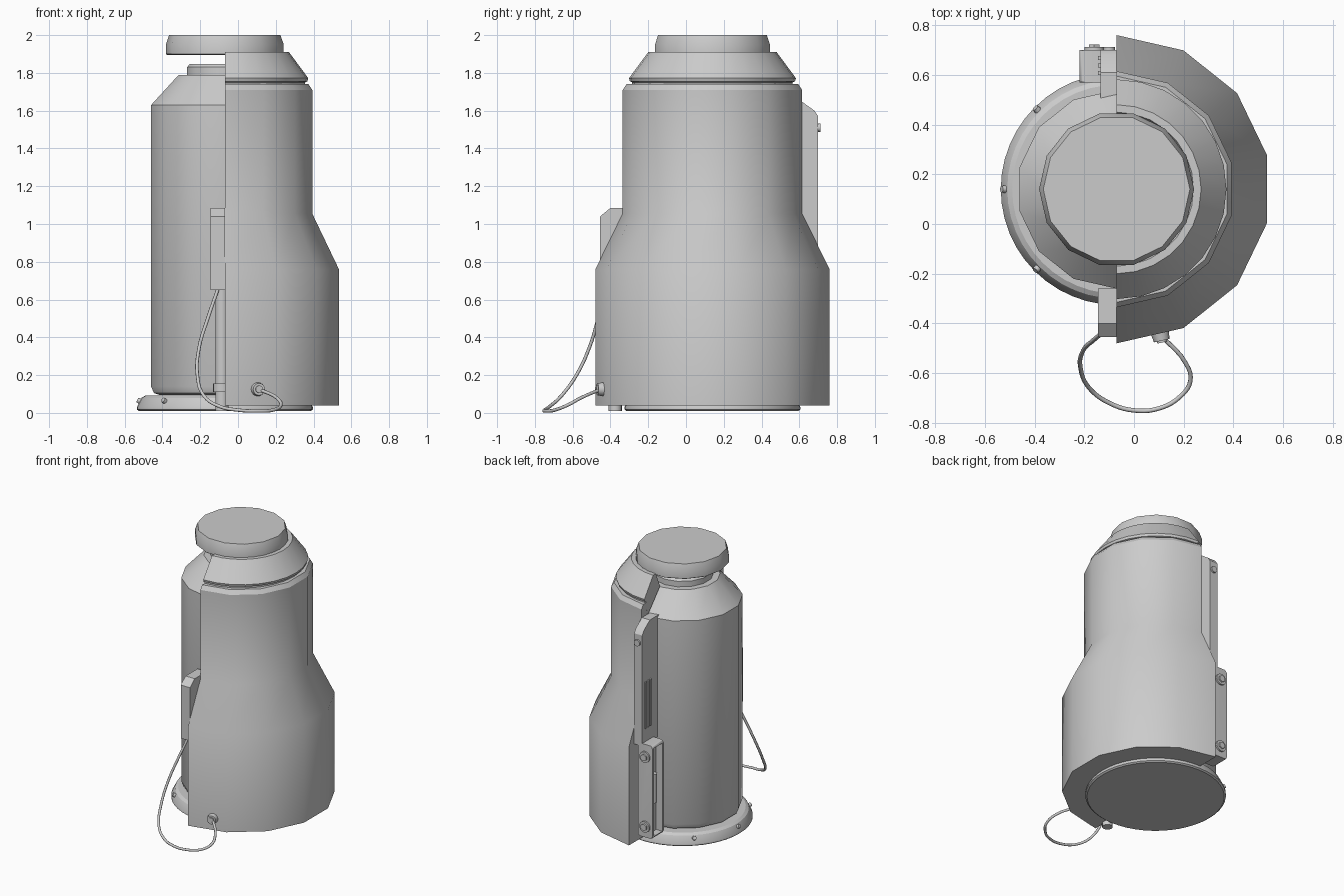
import bpy, bmesh, math
from mathutils import Vector, Matrix

if "Cube" in bpy.data.objects:
    bpy.data.objects.remove(bpy.data.objects["Cube"])

CX, CY = -0.07, 0.14          # common axis of the flask


def finish(name, bm, angle=30):
    bmesh.ops.recalc_face_normals(bm, faces=bm.faces)
    me = bpy.data.meshes.new(name)
    bm.to_mesh(me)
    bm.free()
    me.shade_smooth()
    me.set_sharp_from_angle(angle=math.radians(angle))
    ob = bpy.data.objects.new(name, me)
    bpy.context.collection.objects.link(ob)
    return ob


def lathe(name, prof, n, start=0.0, half=False):
    """Full turn: open profile capped at both ends. Half: closed profile, right side only."""
    bm = bmesh.new()
    rings = []
    for i in range(n + 1 if half else n):
        a = -math.pi / 2 + math.pi * i / n if half else start + 2 * math.pi * i / n
        rings.append([bm.verts.new((CX + r * math.cos(a), CY + r * math.sin(a), z)) for r, z in prof])
    m = len(prof)
    for i in range(n):
        a, b = rings[i], rings[(i + 1) % len(rings)]
        for j in range(m if half else m - 1):
            k = (j + 1) % m
            bm.faces.new((a[j], b[j], b[k], a[k]))
    if half:
        bm.faces.new(rings[0])
        bm.faces.new(rings[-1])
    else:
        bm.faces.new([r[0] for r in rings])
        bm.faces.new([r[-1] for r in rings])
    return finish(name, bm)


def rod(name, p, q, r, n=16, bevel=0.0):
    p, q = Vector(p), Vector(q)
    d = q - p
    mat = Matrix.Translation((p + q) / 2) @ d.to_track_quat('Z', 'Y').to_matrix().to_4x4()
    bm = bmesh.new()
    bmesh.ops.create_cone(bm, cap_ends=True, segments=n, radius1=r, radius2=r - bevel,
                          depth=d.length, matrix=mat)
    return finish(name, bm)


def prism(name, outline, x0, x1):
    """Extrude a (y, z) outline along x."""
    bm = bmesh.new()
    f = bm.faces.new([bm.verts.new((x0, y, z)) for y, z in outline])
    ext = bmesh.ops.extrude_face_region(bm, geom=[f])
    vs = [v for v in ext['geom'] if isinstance(v, bmesh.types.BMVert)]
    bmesh.ops.translate(bm, verts=vs, vec=(x1 - x0, 0, 0))
    return bm


def recess(bm, thickness, depth):
    """Sink an inset panel into the left-hand face."""
    bm.normal_update()
    bmesh.ops.recalc_face_normals(bm, faces=bm.faces)
    f = min(bm.faces, key=lambda g: g.calc_center_median().x)
    bmesh.ops.inset_region(bm, faces=[f], thickness=thickness)
    ext = bmesh.ops.extrude_face_region(bm, geom=[f])
    vs = [v for v in ext['geom'] if isinstance(v, bmesh.types.BMVert)]
    bmesh.ops.translate(bm, verts=vs, vec=(depth, 0, 0))
    if f.is_valid:
        bmesh.ops.delete(bm, geom=[f], context='FACES_ONLY')


# inner flask, with flat facet facing left
lathe("inner_flask", [(0.355, 0.095), (0.385, 0.105), (0.4, 0.14), (0.4, 1.63), (0.25, 1.79),
                      (0.205, 1.79), (0.205, 1.83), (0.19, 1.847)], 14, math.pi / 2)

# base disc
lathe("base_disc", [(0.455, 0.01), (0.466, 0.018), (0.466, 0.03), (0.44, 0.08), (0.42, 0.092)], 48)
for i, deg in enumerate((135, 180, 225)):
    d = Vector((math.cos(math.radians(deg)), math.sin(math.radians(deg)), 0.5))
    c = Vector((CX, CY, 0.06)) + Vector((d.x, d.y, 0)) * 0.445
    rod(f"base_screw_{i}", c - d * 0.01, c + d * 0.018, 0.017, 12, 0.004)

# cut-away outer shell
lathe("outer_shell", [(0.405, 0.04), (0.62, 0.04), (0.62, 0.76), (0.475, 1.055), (0.475, 1.71),
                      (0.455, 1.74), (0.425, 1.74), (0.405, 1.63)], 7, half=True)
lathe("shell_collar", [(0.425, 1.735), (0.425, 1.75), (0.437, 1.755), (0.442, 1.772), (0.34, 1.91),
                       (0.31, 1.91), (0.26, 1.8), (0.405, 1.64)], 14, half=True)

# raised lid
lathe("lid", [(0.305, 1.895), (0.312, 1.9), (0.312, 1.95), (0.295, 2.0)], 14)

# front block, drain pipe and collar
finish("front_block", prism("b", [(-0.455, 0.65), (-0.26, 0.65), (-0.26, 1.085), (-0.4, 1.085),
                                  (-0.455, 1.04)], -0.145, CX))
rod("drain_pipe", (-0.085, -0.375, 0.01), (-0.085, -0.375, 0.66), 0.035)
rod("pipe_collar", (-0.085, -0.375, 0.11), (-0.085, -0.375, 0.155), 0.047)

# cord grommet on the front facet
a = math.radians(-77.14)
n = Vector((math.cos(a), math.sin(a), 0))
g = Vector((0.105, -0.44, 0.125))
rod("grommet", g - n * 0.01, g + n * 0.03, 0.038, 16, 0.006)
rod("grommet_core", g + n * 0.03, g + n * 0.038, 0.02, 12)

# hanging cord
cu = bpy.data.curves.new("cord", 'CURVE')
cu.dimensions = '3D'
cu.bevel_depth = 0.009
cu.bevel_resolution = 2
cu.resolution_u = 5
pts = [(-0.105, -0.42, 0.66), (-0.16, -0.465, 0.5), (-0.205, -0.51, 0.35), (-0.215, -0.58, 0.2),
       (-0.18, -0.66, 0.09), (-0.1, -0.72, 0.035), (0, -0.75, 0.015), (0.1, -0.742, 0.01),
       (0.185, -0.695, 0.015), (0.227, -0.63, 0.04), (0.205, -0.555, 0.08), (0.11, -0.45, 0.125)]
sp = cu.splines.new('BEZIER')
sp.bezier_points.add(len(pts) - 1)
for bp, p in zip(sp.bezier_points, pts):
    bp.co = p
    bp.handle_left_type = bp.handle_right_type = 'AUTO'
bpy.context.collection.objects.link(bpy.data.objects.new("cord", cu))

# rear upper rail with vent slot and bolt
finish("rear_rail", prism("r", [(0.5, 0.76), (0.70, 0.76), (0.70, 1.57), (0.68, 1.6), (0.61, 1.65),
                                (0.5, 1.65)], -0.135, CX))
for i in range(3):
    y = 0.6 + 0.03 * i
    finish(f"vent_bar_{i}", prism("v", [(y, 0.88), (y + 0.015, 0.88), (y + 0.015, 1.22), (y, 1.22)],
                                  -0.145, -0.13))
rod("rail_bolt", (-0.1, 0.695, 1.51), (-0.1, 0.713, 1.51), 0.023)

# rear lower bracket: rounded upright housing with sunken side
bm = prism("k", [(0.57, 0.1), (0.70, 0.1), (0.70, 0.78), (0.57, 0.78)], -0.22, -0.1)
recess(bm, 0.025, 0.05)
edges = [e for e in bm.edges if all(abs(v.co.x + 0.22) < 1e-4 for v in e.verts) is False
         and abs(e.verts[0].co.y - e.verts[1].co.y) > 0.12 and abs(e.verts[0].co.x + 0.1) < 1e-4]
edges += [e for e in bm.edges if abs(e.verts[0].co.y - e.verts[1].co.y) > 0.12
          and all(abs(v.co.x + 0.22) < 1e-4 for v in e.verts)]
bmesh.ops.bevel(bm, geom=edges, offset=0.022, segments=4, profile=0.5, affect='EDGES')
finish("rear_bracket", bm)
rod("bracket_pin", (-0.18, 0.635, 0.34), (-0.18, 0.635, 0.55), 0.025)
for i, z in enumerate((0.69, 0.18)):
    rod(f"bracket_bolt_{i}", (-0.16, 0.695, z), (-0.16, 0.712, z), 0.04)
    rod(f"bracket_bolt_head_{i}", (-0.16, 0.71, z), (-0.16, 0.722, z), 0.025, 6)
